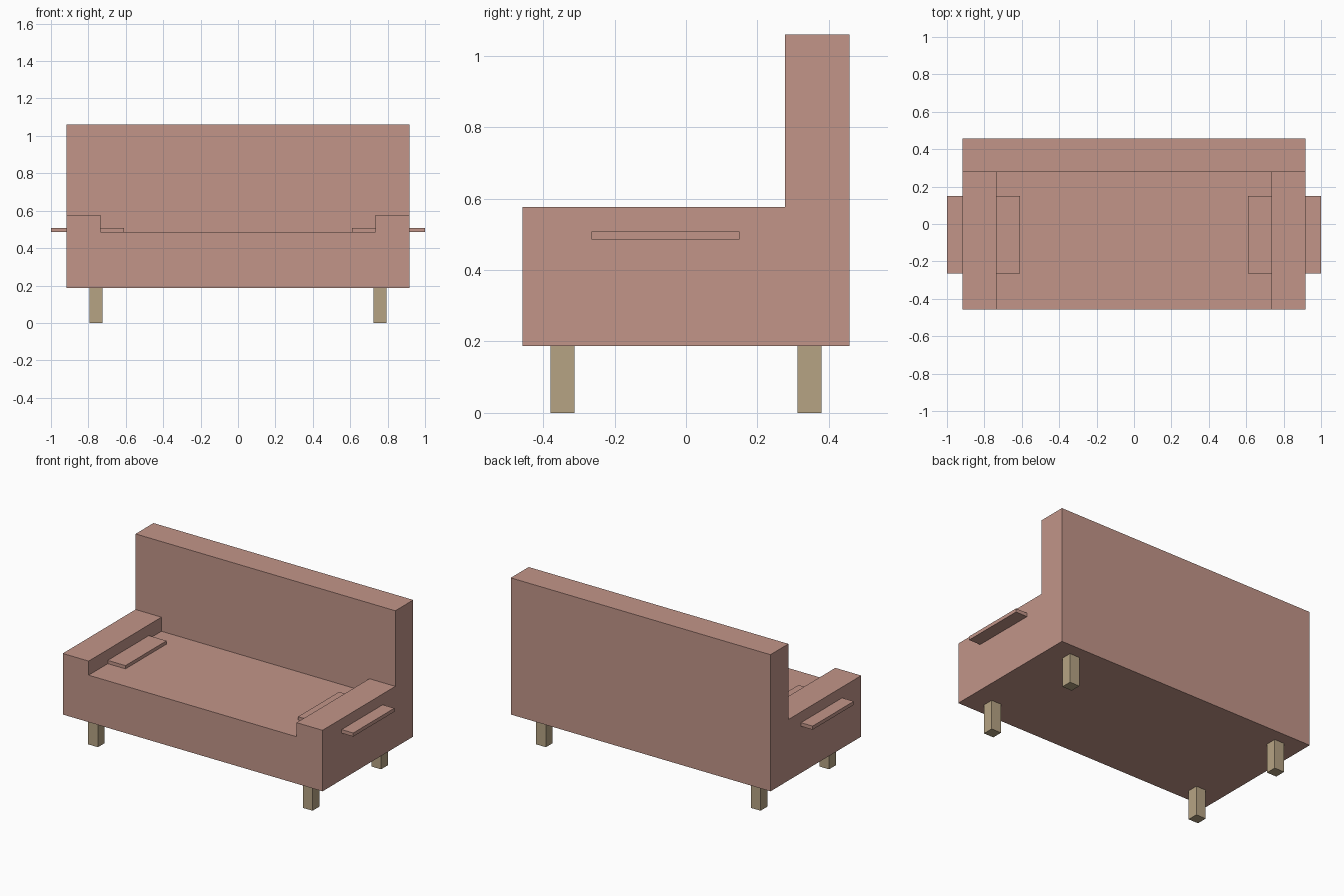
import bpy
import bmesh

cube = bpy.data.objects.get("Cube")
if cube:
    bpy.data.objects.remove(cube, do_unlink=True)


def make_material(name, color):
    mat = bpy.data.materials.new(name)
    mat.use_nodes = True
    mat.diffuse_color = color
    mat.node_tree.nodes["Principled BSDF"].inputs["Base Color"].default_value = color
    return mat


def add_object(name, bm, mat):
    bmesh.ops.recalc_face_normals(bm, faces=bm.faces)
    mesh = bpy.data.meshes.new(name)
    bm.to_mesh(mesh)
    bm.free()
    obj = bpy.data.objects.new(name, mesh)
    bpy.context.collection.objects.link(obj)
    mesh.materials.append(mat)
    return obj


def box(name, xs, ys, zs, mat):
    bm = bmesh.new()
    bmesh.ops.create_cube(bm, size=1)
    for v in bm.verts:
        v.co = [r[0] if c < 0 else r[1] for c, r in zip(v.co, (xs, ys, zs))]
    return add_object(name, bm, mat)


fabric = make_material("dusty pink fabric", (0.54, 0.30, 0.25, 1))
wood = make_material("pale wood", (0.47, 0.37, 0.23, 1))

HALF_W, HALF_D = 0.918, 0.458
LEG_H, SEAT_H, ARM_H, BACK_H = 0.187, 0.487, 0.577, 1.06
BACK_FRONT, ARM_INNER = 0.277, 0.735

# Sofa body: L-shaped side profile extruded across the width
bm = bmesh.new()
profile = [(-HALF_D, LEG_H), (HALF_D, LEG_H), (HALF_D, BACK_H),
           (BACK_FRONT, BACK_H), (BACK_FRONT, ARM_H), (-HALF_D, ARM_H)]
side = bm.faces.new([bm.verts.new((-HALF_W, y, z)) for y, z in profile])
extruded = bmesh.ops.extrude_face_region(bm, geom=[side])
bmesh.ops.translate(bm, vec=(2 * HALF_W, 0, 0),
                    verts=[g for g in extruded["geom"] if isinstance(g, bmesh.types.BMVert)])
body = add_object("sofa_body", bm, fabric)

# Seat recess cut between the two arms
cutter = box("seat_cutter", (-ARM_INNER, ARM_INNER), (-HALF_D - 0.2, BACK_FRONT),
             (SEAT_H, ARM_H + 0.2), fabric)
cutter.hide_render = True
cut = body.modifiers.new("seat_recess", 'BOOLEAN')
cut.operation = 'DIFFERENCE'
cut.solver = 'EXACT'
cut.object = cutter
bpy.context.view_layer.objects.active = body
bpy.ops.object.modifier_apply(modifier=cut.name)
bpy.data.objects.remove(cutter, do_unlink=True)

# Thin slabs passing through the arms, and the four legs
for label, s in (("left", 1), ("right", -1)):
    box(label + "_arm_slab", sorted((s * 0.61, s)), (-0.265, 0.15), (0.485, 0.508), fabric)
    for end, t in (("front", -1), ("back", 1)):
        box(end + "_" + label + "_leg", sorted((s * 0.724, s * 0.793)),
            sorted((t * 0.312, t * 0.38)), (0, LEG_H), wood)
